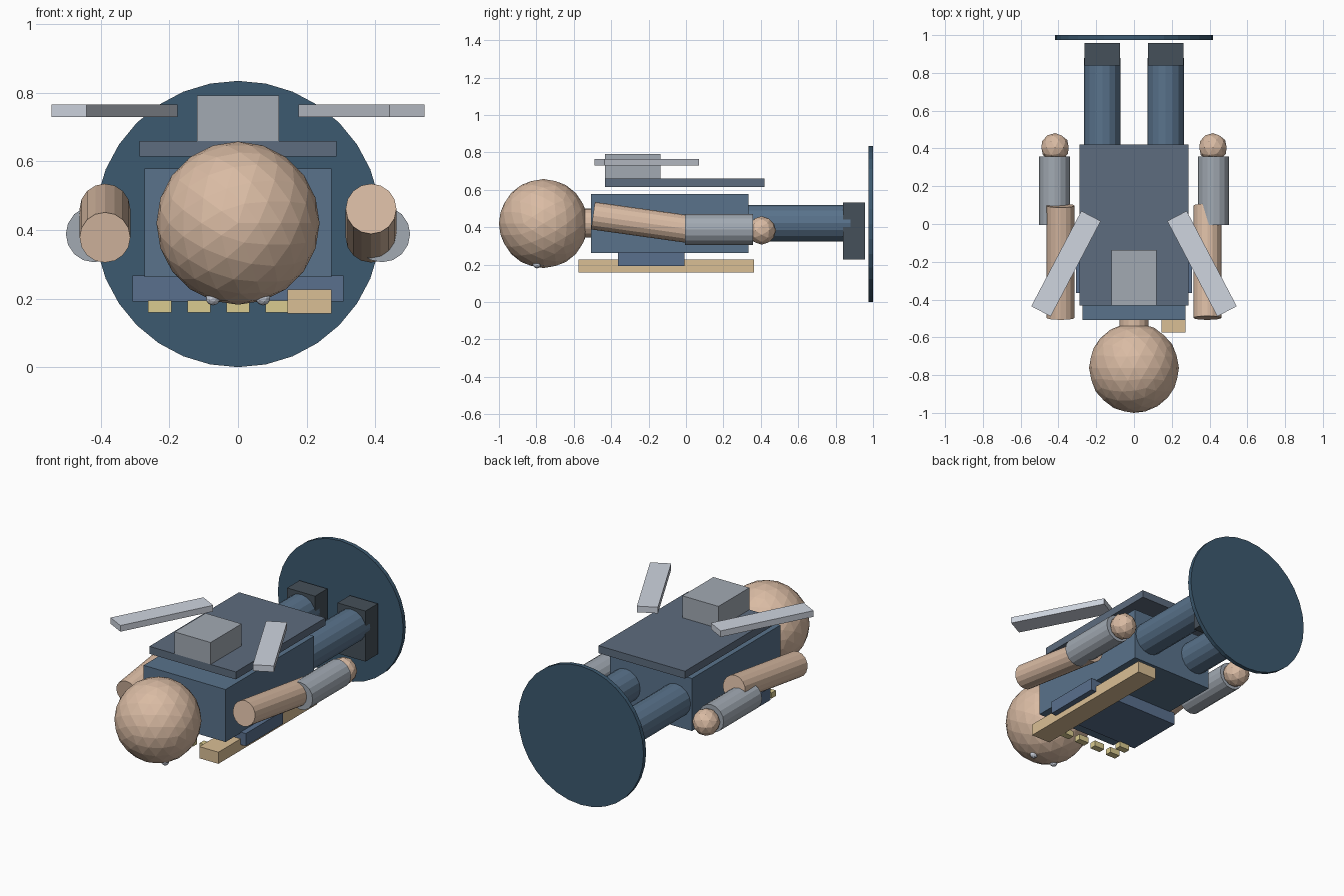
import bpy, math
from mathutils import Matrix

if "Cube" in bpy.data.objects:
    bpy.data.objects.remove(bpy.data.objects["Cube"])

ZC = 0.4175            # height of the figure's long axis
AXIS_Y = math.radians(90)   # turns upright primitives so their top faces -y


def material(name, rgb):
    m = bpy.data.materials.new(name)
    m.diffuse_color = (*rgb, 1)
    m.use_nodes = True
    m.node_tree.nodes["Principled BSDF"].inputs["Base Color"].default_value = m.diffuse_color
    return m


skin = material("skin", (0.70, 0.50, 0.37))
cloth = material("cloth", (0.10, 0.17, 0.26))
belt_blue = material("belt_blue", (0.10, 0.16, 0.27))
cape_blue = material("cape_blue", (0.11, 0.15, 0.21))
base_blue = material("base_blue", (0.045, 0.10, 0.16))
dark = material("dark", (0.06, 0.08, 0.10))
metal = material("metal", (0.36, 0.40, 0.45))
pale = material("pale", (0.62, 0.66, 0.74))
wood = material("wood", (0.70, 0.52, 0.30))
brass = material("brass", (0.70, 0.60, 0.28))


def finish(name, mat):
    o = bpy.context.object
    o.name = name
    if mat:
        o.data.materials.append(mat)
    return o


def box(name, x, y, z, mat, turn=0):
    """Box from (min, max) pairs, optionally turned about z."""
    c = [(a + b) / 2 for a, b in (x, y, z)]
    bpy.ops.mesh.primitive_cube_add(size=1, location=c)
    o = finish(name, mat)
    o.data.transform(Matrix.Diagonal([b - a for a, b in (x, y, z)] + [1]))
    o.rotation_euler.z = turn
    return o


def tube(name, x, y, z, r, length, mat, sides=16, tilt=0):
    """Cylinder lying along y, centred at the given point."""
    bpy.ops.mesh.primitive_cylinder_add(vertices=sides, radius=r, depth=length,
                                        location=(x, y, z),
                                        rotation=(AXIS_Y + tilt, 0, 0))
    return finish(name, mat)


def ball(name, x, y, z, r, mat, level):
    bpy.ops.mesh.primitive_ico_sphere_add(subdivisions=level, radius=r,
                                          location=(x, y, z),
                                          rotation=(AXIS_Y, 0, 0))
    return finish(name, mat)


# Base disc, head, neck
tube("base_disc", 0, 0.9875, ZC, 0.4175, 0.025, base_blue, 32)
ball("head", 0, -0.762, 0.42, 0.238, skin, 3)
tube("neck", 0, -0.53, 0.422, 0.078, 0.14, skin)

# Body, belt, cape panel and pack
box("torso", (-0.273, 0.273), (-0.508, 0.334), (0.263, 0.579), cloth)
box("belt", (-0.307, 0.307), (-0.364, -0.009), (0.192, 0.268), belt_blue)
box("cape", (-0.288, 0.288), (-0.432, 0.421), (0.615, 0.660), cape_blue)
box("pack", (-0.12, 0.12), (-0.432, -0.137), (0.660, 0.792), metal)

# Plank on the chest and the row of small badges, wrapping to a second row
box("plank", (0.145, 0.272), (-0.575, 0.364), (0.157, 0.227), wood)
for i in range(6):
    bx, by = -0.228 + 0.114 * (i % 5), -0.46 + 0.085 * (i // 5)
    box("badge", (bx - 0.034, bx + 0.034), (by - 0.02, by + 0.02),
        (0.16, 0.194), brass)

# Paired parts
for side, s in (("left", -1), ("right", 1)):
    ball(side + "_eye", s * 0.073, -0.797, 0.202, 0.022, pale, 2)
    tube(side + "_upper_arm", s * 0.388, -0.2, 0.42, 0.074, 0.6, skin,
         16, -s * math.radians(8))
    tube(side + "_sleeve", s * 0.42, 0.176, 0.388, 0.082, 0.365, metal)
    ball(side + "_hand", s * 0.418, 0.405, 0.383, 0.076, skin, 2)
    tube(side + "_leg", s * 0.168, 0.605, 0.422, 0.097, 0.55, cloth)
    box(side + "_boot", (s * 0.168 - 0.093, s * 0.168 + 0.093),
        (0.84, 0.957), (0.229, 0.533), dark)
    box(side + "_blade", (s * 0.36 - 0.058, s * 0.36 + 0.058),
        (-0.21 - 0.285, -0.21 + 0.285), (0.729, 0.766), pale,
        s * math.radians(27.7))
